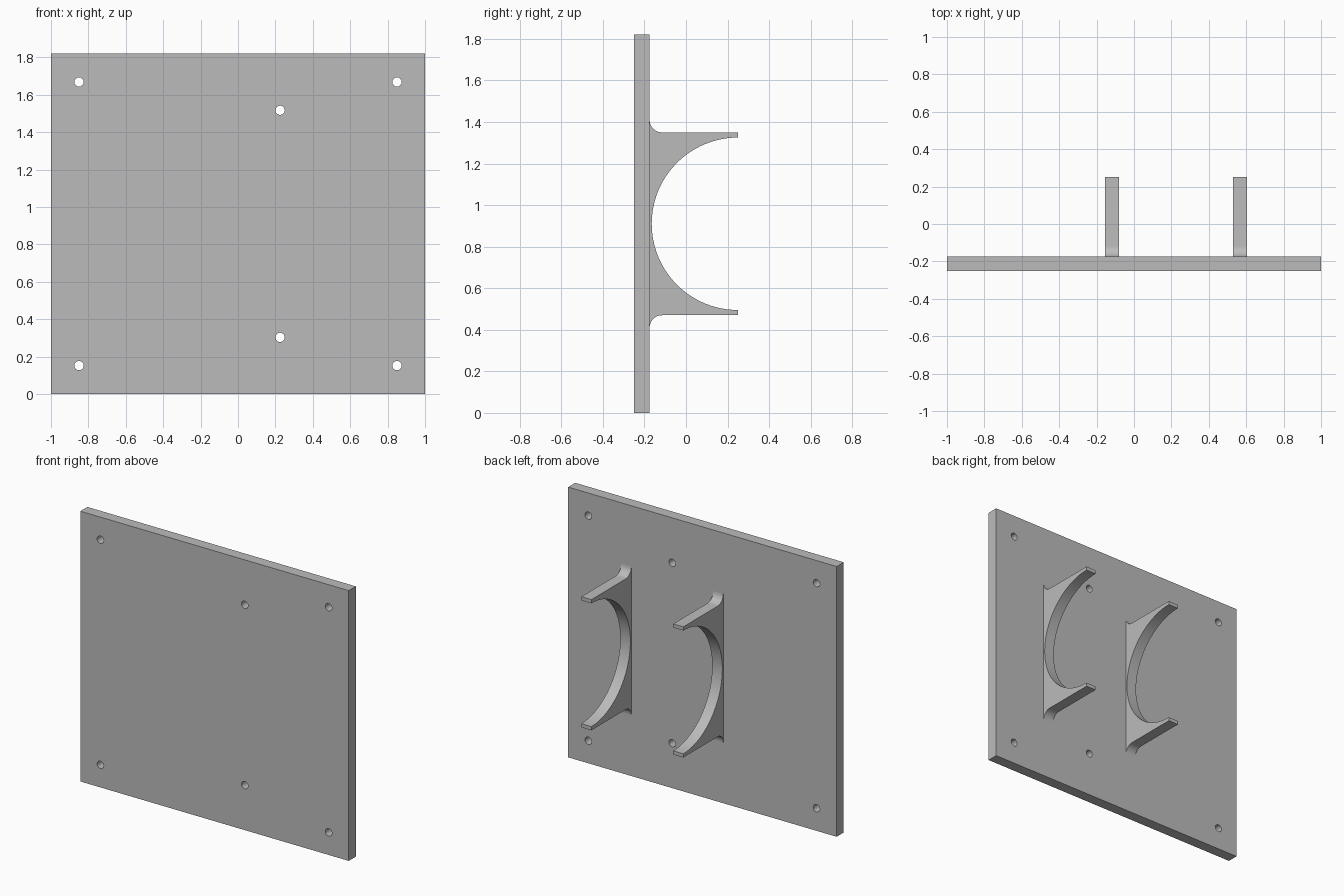
import bpy, bmesh
from math import cos, sin, radians

cube = bpy.data.objects.get("Cube")
if cube:
    bpy.data.objects.remove(cube, do_unlink=True)

WIDTH, HEIGHT = 2.0, 1.82
BACK, FRONT = -0.175, -0.25      # plate faces in y
MID = HEIGHT / 2

grey = bpy.data.materials.new("grey")
grey.use_nodes = True
colour = (0.5, 0.5, 0.5, 1)
grey.diffuse_color = colour
grey.node_tree.nodes["Principled BSDF"].inputs["Base Color"].default_value = colour


def prism(name, points, offset):
    """Extrude a closed 3D outline along offset."""
    bm = bmesh.new()
    face = bm.faces.new([bm.verts.new(p) for p in points])
    out = bmesh.ops.extrude_face_region(bm, geom=[face])
    moved = [v for v in out["geom"] if isinstance(v, bmesh.types.BMVert)]
    bmesh.ops.translate(bm, verts=moved, vec=offset)
    bmesh.ops.recalc_face_normals(bm, faces=bm.faces)
    mesh = bpy.data.meshes.new(name)
    bm.to_mesh(mesh)
    bm.free()
    mesh.materials.append(grey)
    obj = bpy.data.objects.new(name, mesh)
    bpy.context.collection.objects.link(obj)
    return obj


def smooth(obj):
    bpy.ops.object.select_all(action="DESELECT")
    obj.select_set(True)
    bpy.context.view_layer.objects.active = obj
    bpy.ops.object.shade_smooth_by_angle(angle=radians(30))


def arc(cy, cz, r, start, end, steps):
    angles = [radians(start + (end - start) * i / steps) for i in range(steps + 1)]
    return [(cy + r * cos(a), cz + r * sin(a)) for a in angles]


# Mounting plate
x = WIDTH / 2
plate = prism("mounting_plate",
              [(-x, FRONT, 0), (x, FRONT, 0), (x, FRONT, HEIGHT), (-x, FRONT, HEIGHT)],
              (0, BACK - FRONT, 0))

# Screw holes, mirrored about mid height
for hx, dz in ((-0.85, 0.758), (0.85, 0.758), (0.225, 0.607)):
    for side in (-1, 1):
        ring = arc(hx, MID + side * dz, 0.025, 0, 337.5, 15)
        cutter = prism("hole_cutter", [(px, FRONT - 0.1, pz) for px, pz in ring], (0, 0.3, 0))
        cutter.hide_render = True
        mod = plate.modifiers.new("hole", "BOOLEAN")
        mod.operation, mod.solver, mod.object = "DIFFERENCE", "EXACT", cutter
        bpy.context.view_layer.objects.active = plate
        bpy.ops.object.modifier_apply(modifier=mod.name)
        bpy.data.objects.remove(cutter, do_unlink=True)
smooth(plate)

# Cradles: filleted roots, flat arms and a semicircular seat
TIP, HALF, FILLET, SEAT = 0.25, 0.44, 0.06, 0.415
root = BACK + FILLET
upper = arc(root, MID + HALF + FILLET, FILLET, 180, 270, 10) + [(TIP, MID + HALF)]
seat = arc(TIP, MID, SEAT, 90, 270, 48)
lower = [(py, HEIGHT - pz) for py, pz in reversed(upper)]
embed = BACK - 0.02
top = MID + HALF + FILLET
profile = [(embed, top)] + upper + seat + lower + [(embed, HEIGHT - top)]
for name, left in (("right_cradle", -0.155), ("left_cradle", 0.53)):
    smooth(prism(name, [(left, py, pz) for py, pz in profile], (0.075, 0, 0)))
